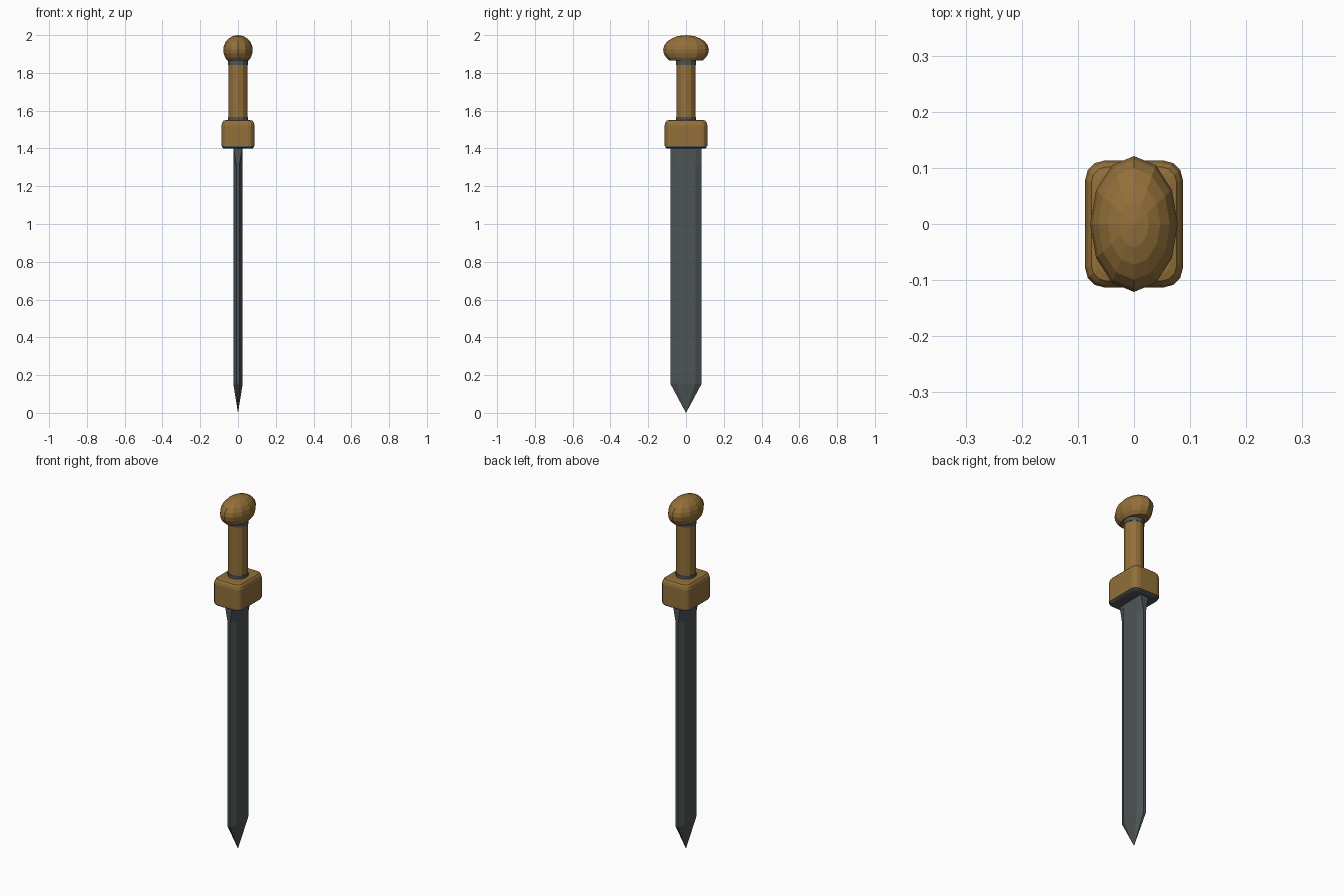
import bpy, bmesh, math

if "Cube" in bpy.data.objects:
    bpy.data.objects.remove(bpy.data.objects["Cube"], do_unlink=True)


def material(name, colour):
    mat = bpy.data.materials.new(name)
    mat.use_nodes = True
    mat.diffuse_color = (*colour, 1)
    bsdf = next(n for n in mat.node_tree.nodes if n.type == 'BSDF_PRINCIPLED')
    bsdf.inputs["Base Color"].default_value = (*colour, 1)
    return mat


wood = material("brown wood", (0.29, 0.16, 0.042))
steel = material("dark steel", (0.075, 0.088, 0.092))


def loft(name, rings, mat):
    """Skin a stack of (z, outline) rings and cap both ends."""
    bm = bmesh.new()
    loops = [[bm.verts.new((x, y, z)) for x, y in outline] for z, outline in rings]
    n = len(loops[0])
    for a, b in zip(loops, loops[1:]):
        for i in range(n):
            j = (i + 1) % n
            bm.faces.new((a[i], a[j], b[j], b[i]))
    bm.faces.new(loops[0])
    bm.faces.new(loops[-1])
    bmesh.ops.remove_doubles(bm, verts=bm.verts, dist=0.00001)
    bmesh.ops.recalc_face_normals(bm, faces=bm.faces)
    mesh = bpy.data.meshes.new(name)
    bm.to_mesh(mesh)
    bm.free()
    mesh.materials.append(mat)
    obj = bpy.data.objects.new(name, mesh)
    bpy.context.collection.objects.link(obj)
    return obj


def ellipse(rx, ry, sides=12):
    angles = [math.tau * i / sides for i in range(sides)]
    return [(rx * math.cos(a), ry * math.sin(a)) for a in angles]


def rounded_box(hx, hy, r, steps=3):
    points = []
    for k, (sx, sy) in enumerate([(1, 1), (-1, 1), (-1, -1), (1, -1)]):
        for s in range(steps + 1):
            a = math.pi / 2 * (k + s / steps)
            points.append((sx * (hx - r) + r * math.cos(a),
                           sy * (hy - r) + r * math.sin(a)))
    return points


def blade_section(edge, scale=1):
    """Flat-sided section whose cutting edges have half thickness `edge`."""
    half = [(0.025, -0.05), (0.025, 0.05), (edge, 0.083), (-edge, 0.083)]
    points = half + [(-0.025, 0.05), (-0.025, -0.05), (-edge, -0.083), (edge, -0.083)]
    return [(x * scale, y * scale) for x, y in points]


# Blade: point, bevelled length, and square shoulder under the guard
loft("blade", [(0, blade_section(0.007, 0.002)),
               (0.155, blade_section(0.007)),
               (1.31, blade_section(0.007)),
               (1.41, blade_section(0.025))], steel)

# Guard: steel plate below a rounded wooden block
loft("guard_plate", [(1.40, rounded_box(0.077, 0.102, 0.025)),
                     (1.404, rounded_box(0.083, 0.108, 0.03)),
                     (1.414, rounded_box(0.084, 0.109, 0.03))], steel)
loft("guard", [(1.412, rounded_box(0.087, 0.113, 0.034)),
               (1.522, rounded_box(0.087, 0.113, 0.034)),
               (1.538, rounded_box(0.083, 0.109, 0.032)),
               (1.547, rounded_box(0.076, 0.102, 0.028)),
               (1.55, rounded_box(0.064, 0.090, 0.02))], wood)

# Grip with a steel collar at each end
loft("grip", [(z, ellipse(0.051, 0.051)) for z in (1.56, 1.855)], wood)
for name, low, high in (("lower_collar", 1.545, 1.567), ("upper_collar", 1.842, 1.87)):
    loft(name, [(z, ellipse(0.053, 0.053)) for z in (low, high)], steel)

# Pommel: flattened oval dome with a cut-off underside
profile = [(1.865, 0.73), (1.882, 0.88), (1.902, 0.97), (1.924, 1), (1.946, 0.95),
           (1.967, 0.82), (1.984, 0.60), (1.995, 0.34), (2.0, 0.002)]
loft("pommel", [(z, ellipse(0.078 * s, 0.121 * s)) for z, s in profile], wood)
